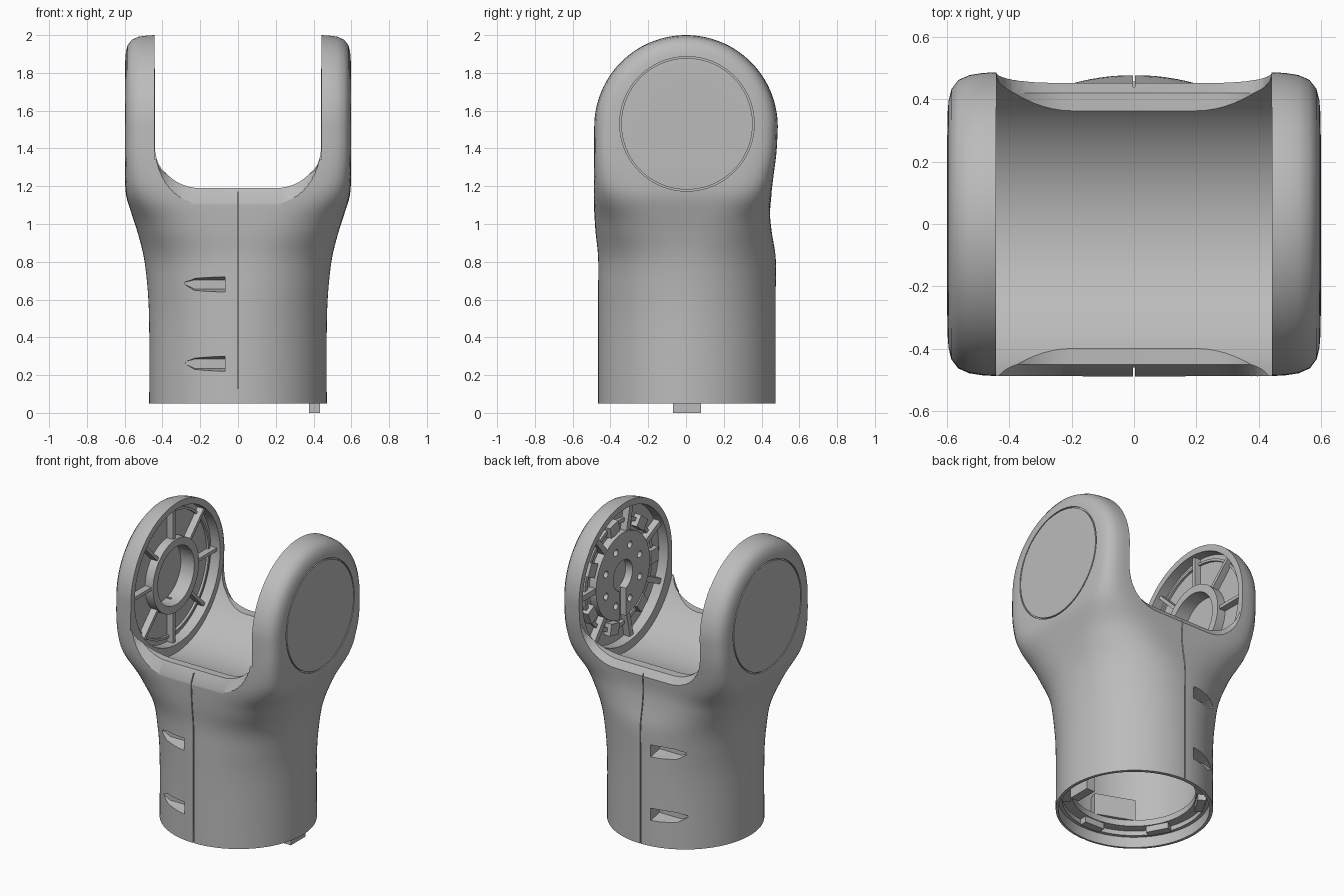
import bpy, bmesh
from math import sin, cos, pi, radians
from mathutils import Matrix, Vector

if "Cube" in bpy.data.objects:
    bpy.data.objects.remove(bpy.data.objects["Cube"])

AXIS_Z = 1.514   # height of the pivot axis
SEG = 128

grey = bpy.data.materials.new("plain grey")
grey.use_nodes = True
grey.diffuse_color = (0.5, 0.5, 0.5, 1)
grey.node_tree.nodes["Principled BSDF"].inputs["Base Color"].default_value = (0.5, 0.5, 0.5, 1)


def strip(bm, rings, closed=True, wrap=False):
    """Bridge successive point rings with quads; returns the vertex rings."""
    rows = [[bm.verts.new(p) for p in r] for r in rings]
    n = len(rows[0])
    pairs = list(zip(rows, rows[1:])) + ([(rows[-1], rows[0])] if wrap else [])
    for a, b in pairs:
        for i in range(n if closed else n - 1):
            j = (i + 1) % n
            bm.faces.new((a[i], a[j], b[j], b[i]))
    return rows


def finish(bm, name):
    bmesh.ops.remove_doubles(bm, verts=bm.verts, dist=1e-5)
    bmesh.ops.recalc_face_normals(bm, faces=bm.faces)
    mesh = bpy.data.meshes.new(name)
    bm.to_mesh(mesh)
    bm.free()
    ob = bpy.data.objects.new(name, mesh)
    bpy.context.collection.objects.link(ob)
    return ob


def loft(name, rings):
    bm = bmesh.new()
    rows = strip(bm, rings)
    bm.faces.new(rows[0])
    bm.faces.new(rows[-1])
    return finish(bm, name)


def tube(name, r_out, r_in, a, b, axis="x", y=0, z=AXIS_Z, seg=96):
    """Ring (or cylinder when r_in is 0) from a to b along an axis."""
    rings = []
    for k in range(seg):
        t = 2 * pi * k / seg
        ring = []
        for r, h in ((r_in, a), (r_out, a), (r_out, b), (r_in, b)):
            if axis == "x":
                ring.append((h, y + r * cos(t), z + r * sin(t)))
            else:
                ring.append((r * cos(t), r * sin(t), h))
        rings.append(ring)
    bm = bmesh.new()
    strip(bm, rings, wrap=True)
    return finish(bm, name)


def box(name, lo, hi, matrix=Matrix()):
    lo, hi = Vector(lo), Vector(hi)
    bm = bmesh.new()
    bmesh.ops.create_cube(bm, size=1)
    for v in bm.verts:
        v.co = matrix @ Vector([(l + h) / 2 + c * (h - l) for l, h, c in zip(lo, hi, v.co)])
    return finish(bm, name)


def cut(tool, *targets):
    for target in targets:
        mod = target.modifiers.new("cut", "BOOLEAN")
        mod.operation, mod.solver, mod.object = "DIFFERENCE", "EXACT", tool
        bpy.context.view_layer.objects.active = target
        bpy.ops.object.modifier_apply(modifier=mod.name)
    bpy.data.objects.remove(tool)


def about_pivot(angle):
    return Matrix.Translation((0, 0, AXIS_Z)) @ Matrix.Rotation(angle, 4, "X")


# Outer shell stations: height, half width, front depth, back depth, squareness
stations = [
    (.05, .47, .465, .475, 2), (.45, .47, .465, .475, 2),
    (.65, .478, .465, .475, 2.1), (.82, .498, .465, .475, 2.3),
    (.95, .53, .478, .455, 2.9), (1.05, .562, .485, .445, 3.8),
    (1.15, .592, .489, .452, 6), (1.25, .598, .489, .464, 9),
    (1.38, .598, .488, .48, 12), (AXIS_Z, .598, .487, .487, 12)]


def section(z, hx, front, back, n):
    pts = []
    for i in range(SEG):
        t = 2 * pi * i / SEG
        c, s = cos(t), sin(t)
        r = (abs(c / hx) ** n + abs(s / (back if s > 0 else front)) ** n) ** (-1 / n)
        pts.append((r * c, r * s, z))
    return pts


def smooth_stations(steps=4):
    out = []
    for i in range(len(stations) - 1):
        p = [stations[min(max(i + k, 0), len(stations) - 1)] for k in (-1, 0, 1, 2)]
        for k in range(steps):
            t = k / steps
            out.append([b + t / 2 * (c - a + t * (2 * a - 5 * b + 4 * c - d
                        + t * (3 * (b - c) + d - a))) for a, b, c, d in zip(*p)])
    return out + [stations[-1]]


# Shell surface: flared hollow base with a stepped mouth, then up the outside
bm = bmesh.new()
inside = ((.94, .48, .42), (.65, .44, .43), (.12, .43, .43), (.12, .452, .452), (.05, .452, .452))
rings = [section(z, hx, hy, hy, 2) for z, hx, hy in inside]
rings += [section(*s) for s in smooth_stations()]
bm.faces.new(strip(bm, rings)[0])
# Rounded top: front half of the last section swept round the pivot axis
half = [rings[-1][i % SEG] for i in range(SEG // 2, SEG + 1)]
dome = [[(x, y * cos(pi * k / 64), AXIS_Z - y * sin(pi * k / 64)) for x, y, _ in half]
        for k in range(65)]
strip(bm, dome, closed=False)
body = finish(bm, "fork_body")
parts = [body]


# Gap between the two arms, with a sloping lip front and back
def gap_ring(y, floor):
    right = [(.2 + .24 * cos(a), y, 1.42 - (1.42 - floor) * sin(a))
             for a in [k * pi / 24 for k in range(13)]]
    return ([(.44, y, 2.3)] + right
            + [(-x, y, z) for x, y, z in reversed(right)] + [(-.44, y, 2.3)])


cut(loft("gap", [gap_ring(*g) for g in
                 ((-.6, .87), (-.45, 1.19), (.42, 1.19), (.6, .93))]), body)
cut(tube("trough", .5, 0, -.442, .442, y=-.018, seg=SEG), body)

# Shallow arm recesses and the outline of the round side covers
for side in (-1, 1):
    cut(tube("recess", .445, 0, side * .4, side * .51), body)
    cut(tube("cover_groove", .356, .348, side * .585, side * .7, y=.005, z=1.53), body)
cut(tube("hub_bore", .19, 0, -.4, -.55), body)

# Side slots with ramped backing, and centre seams, front and back
for s in (-1, 1):
    for z in (.26, .68):
        turn = Matrix.Rotation(radians(21) * s, 4, "Z")
        ys = sorted((s * .35, s * .435))
        backing = box("slot_backing", (-.13, ys[0], z - .07), (.13, ys[1], z + .07), turn)
        outline = [(-.07, -.04), (-.07, .04), (-.23, .04), (-.28, .02), (-.28, 0), (-.23, -.04)]
        cut(loft("slot", [[(x, s * y, z + h * tall) for x, h in outline]
                          for y, tall in ((.375, .6), (.46, 1), (.6, 1))]), body, backing)
        parts.append(backing)
    for depth, low, high in ((.457, 0, .14), (.438, .13, 1.17)):
        ys = sorted((s * depth, s * .6))
        cut(box("seam", (-.003, ys[0], low), (.003, ys[1], high)), body)

# Right-hand plain arm: hub, step ring and radial ribs
parts.append(tube("idler_hub", .24, .19, -.515, -.452))
parts.append(tube("idler_step", .415, .4, -.515, -.495))
for k in range(8):
    parts.append(box("idler_rib", (-.515, -.011, .23), (-.465, .011, .45),
                     about_pivot(k * pi / 4)))

# Left-hand drive arm: drilled mounting disc, notch and ring of blocks
disc = tube("drive_disc", .28, .1, .46, .515)
for k in range(8):
    a = (k + .5) * pi / 4
    cut(tube("screw_hole", .022, 0, .4, .5,
             y=.19 * cos(a), z=AXIS_Z + .19 * sin(a), seg=16), disc)
cut(box("notch", (.4, -.03, -.3), (.5, .03, -.05), about_pivot(0)), disc)
parts.append(disc)
parts.append(tube("drive_step", .355, .33, .49, .515))
for k in range(14):
    wide = .045 if k % 2 else .018
    parts.append(box("drive_block", (.465, -wide, .3 if k % 2 else .27),
                     (.515, wide, .375 if k % 2 else .45),
                     about_pivot((k + .5) * pi / 7)))

# Locking ring and lugs inside the base, and the key tab below
parts.append(tube("lock_ring", .435, .37, .15, .19, axis="z"))
for k in range(6):
    parts.append(box("lock_lug", (.375, -.07, .11), (.425, .07, .16),
                     Matrix.Rotation(k * pi / 3 + .5, 4, "Z")))
parts.append(box("key_tab", (.375, -.07, 0), (.435, .08, .14)))

# One grey for everything, smooth with sharp edges kept
for ob in parts:
    ob.data.materials.clear()
    ob.data.materials.append(grey)
    for face in ob.data.polygons:
        face.material_index = 0
bpy.ops.object.select_all(action="DESELECT")
for ob in parts:
    ob.select_set(True)
bpy.context.view_layer.objects.active = body
bpy.ops.object.shade_smooth_by_angle(angle=radians(30))
